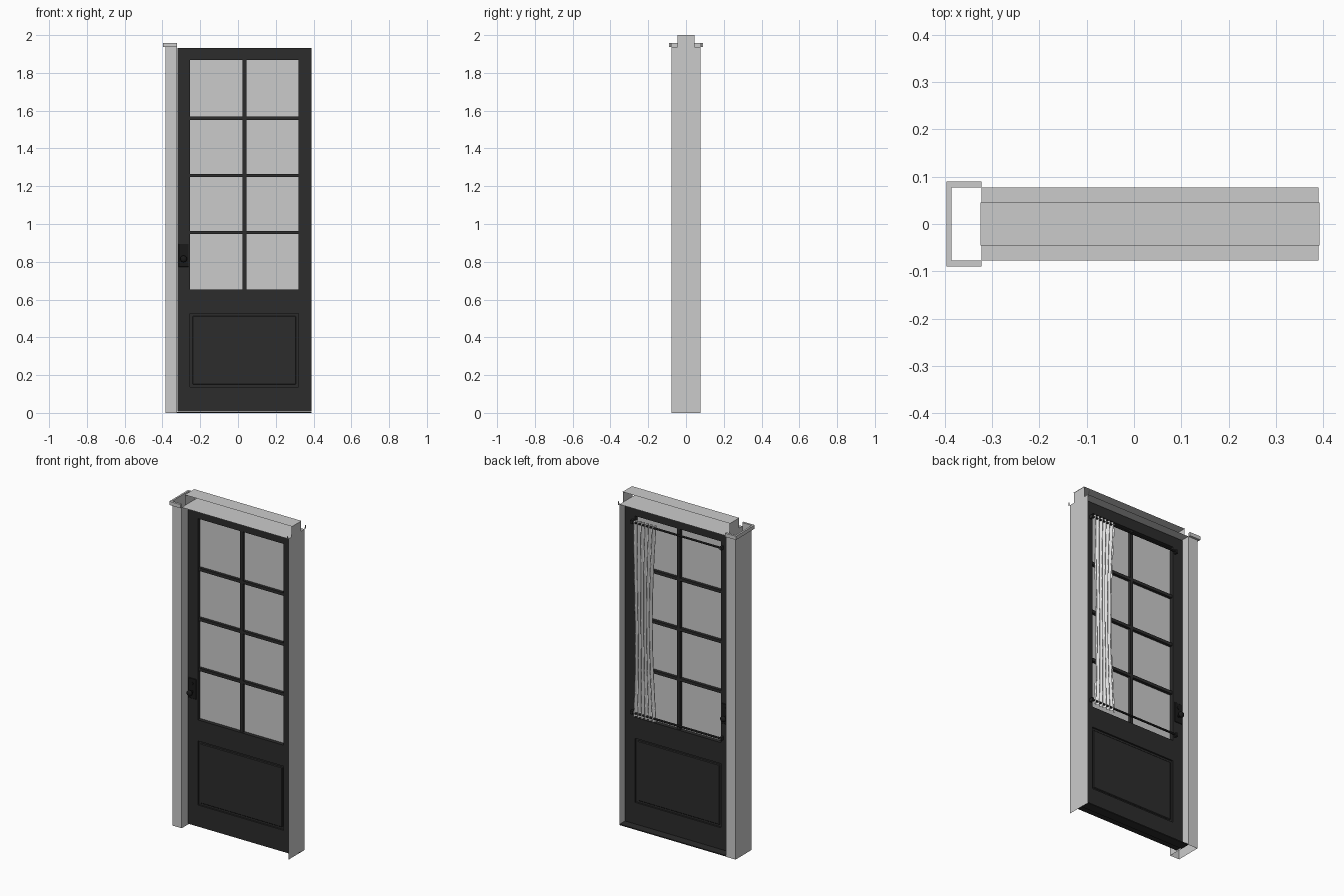
import bpy, bmesh, math
from mathutils import Vector

if "Cube" in bpy.data.objects:
    bpy.data.objects.remove(bpy.data.objects["Cube"], do_unlink=True)


def material(name, rgb):
    m = bpy.data.materials.new(name)
    m.use_nodes = True
    m.diffuse_color = (*rgb, 1)
    m.node_tree.nodes["Principled BSDF"].inputs["Base Color"].default_value = (*rgb, 1)
    return m


GREY = material("plain_grey", (0.6, 0.6, 0.6))
DARK = material("charcoal_paint", (0.025, 0.025, 0.025))
BLACK = material("black_metal", (0.01, 0.01, 0.01))
CLOTH = material("pale_cloth", (0.75, 0.75, 0.75))


def finish(name, bm, mat, smooth=False):
    me = bpy.data.meshes.new(name)
    bm.to_mesh(me)
    bm.free()
    me.materials.append(mat)
    ob = bpy.data.objects.new(name, me)
    bpy.context.collection.objects.link(ob)
    if smooth:
        for p in me.polygons:
            p.use_smooth = True
    return ob


def box(name, x, y, z, mat, bevel=0):
    bm = bmesh.new()
    bmesh.ops.create_cube(bm, size=1)
    for v in bm.verts:
        for i, (lo, hi) in enumerate((x, y, z)):
            v.co[i] = lo if v.co[i] < 0 else hi
    if bevel:
        bmesh.ops.bevel(bm, geom=bm.edges[:], offset=bevel, segments=1, affect='EDGES')
    return finish(name, bm, mat)


def polygon(name, points, mat):
    bm = bmesh.new()
    bm.faces.new([bm.verts.new(p) for p in points])
    return finish(name, bm, mat)


def sheet(name, x, y, z, mat):
    return polygon(name, [(x[0], y[0], z), (x[1], y[0], z), (x[1], y[1], z), (x[0], y[1], z)], mat)


def wall(name, path, z, mat):
    # thin upright sheet following a plan path
    bm = bmesh.new()
    rows = [[bm.verts.new((x, y, h)) for x, y in path] for h in z]
    for i in range(len(path) - 1):
        bm.faces.new((rows[0][i], rows[0][i + 1], rows[1][i + 1], rows[1][i]))
    return finish(name, bm, mat)


def rod(name, start, end, radius, mat, sides=10, tip=None):
    a, b = Vector(start), Vector(end)
    bm = bmesh.new()
    bmesh.ops.create_cone(bm, cap_ends=True, segments=sides, radius1=radius,
                          radius2=radius if tip is None else tip, depth=(b - a).length)
    bm.transform((b - a).to_track_quat('Z', 'Y').to_matrix().to_4x4())
    bmesh.ops.translate(bm, verts=bm.verts, vec=(a + b) / 2)
    return finish(name, bm, mat)


# Surround: hollow post, capping, lintel and end plate
L, R, D, TOP = -0.322, 0.39, 0.077, 1.937
POST = -0.385
wall("post", [(L, -D), (POST, -D), (POST, D), (L, D), (L, -D)], (0, TOP), GREY)

cap_plan = [(L, -0.09), (-0.396, -0.09), (-0.396, 0.09), (L, 0.09),
            (L, D), (POST, D), (POST, -D), (L, -D)]
bm = bmesh.new()
base = bm.faces.new([bm.verts.new((x, y, TOP)) for x, y in cap_plan])
top = bmesh.ops.extrude_face_region(bm, geom=[base])
bmesh.ops.translate(bm, verts=[g for g in top["geom"] if isinstance(g, bmesh.types.BMVert)],
                    vec=(0, 0, 0.022))
bmesh.ops.recalc_face_normals(bm, faces=bm.faces)
finish("post_cap", bm, GREY)

sheet("lintel_soffit", (L, R), (-D, D), TOP, GREY)
sheet("lintel_top", (L - 0.002, R + 0.002), (-0.045, 0.045), 2, GREY)
half = [(D, 0), (D, TOP), (0.045, TOP), (0.045, 2)]
outline = half + [(-y, z) for y, z in reversed(half)]
polygon("end_plate", [(R, y, z) for y, z in outline], GREY)
polygon("lintel_end", [(L, y, z) for y, z in ((-0.045, TOP), (-0.045, 2), (0.045, 2), (0.045, TOP))], GREY)
for side, s in (("front", -1), ("back", 1)):
    polygon(side + "_end_lip", [(R, s * y, z) for y, z in
            ((D, TOP), (0.09, TOP), (0.09, 1.959), (D + 0.007, 1.959))], GREY)
box("threshold", (L, R), (0.02, 0.075), (0, 0.006), DARK)

# Door leaf
FY, BY = -0.022, 0.028
X0, X1 = -0.32, 0.388
G0, G1 = -0.253, 0.32
for name, x in (("lock_stile", (X0, G0)), ("hinge_stile", (G1, X1))):
    box(name, x, (FY, BY), (0.008, 1.932), DARK)
for name, z in (("bottom_rail", (0.008, 0.138)), ("middle_rail", (0.525, 0.652)),
                ("top_rail", (1.867, 1.932))):
    box(name, (G0, G1), (FY, BY), z, DARK)

# Recessed lower panel with raised field
box("panel_back", (G0, G1), (FY + 0.01, BY - 0.01), (0.138, 0.525), DARK)
box("panel_field", (G0 + 0.012, G1 - 0.012), (FY + 0.004, BY - 0.004), (0.15, 0.513), DARK, 0.004)

# Glazing and bars
box("glass", (G0, G1), (0.001, 0.004), (0.652, 1.867), GREY)
box("upright_bar", (0.024, 0.044), (FY + 0.006, BY - 0.006), (0.652, 1.867), DARK)
for i in range(3):
    z = 0.955 + i * 0.302
    box("cross_bar_%d" % (i + 1), (G0, G1), (FY + 0.006, BY - 0.006), (z - 0.009, z + 0.009), DARK)

# Locks on both faces
KX = -0.288
for side, y, s in (("front", FY, -1), ("back", BY, 1)):
    box(side + "_lock_plate", (KX - 0.027, KX + 0.027), sorted((y, y + s * 0.005)),
        (0.773, 0.895), BLACK, 0.002)
    rod(side + "_knob_stem", (KX, y, 0.815), (KX, y + s * 0.025, 0.815), 0.008, BLACK)
    rod(side + "_key_cylinder", (KX, y, 0.865), (KX, y + s * 0.009, 0.865), 0.009, BLACK)
    bm = bmesh.new()
    bmesh.ops.create_uvsphere(bm, u_segments=16, v_segments=10, radius=0.018)
    bmesh.ops.scale(bm, verts=bm.verts, vec=(1, 0.65, 1))
    bmesh.ops.translate(bm, verts=bm.verts, vec=(KX, y + s * 0.03, 0.815))
    finish(side + "_knob", bm, BLACK, True)

# Curtain rods and brackets on the back
for name, z in (("upper", 1.835), ("lower", 0.685)):
    rod(name + "_curtain_rod", (G0 - 0.015, 0.042, z), (G1 + 0.015, 0.042, z), 0.006, DARK)
    for end, x in (("lock", G0 - 0.012), ("hinge", G1 + 0.012)):
        box(name + "_" + end + "_bracket", (x - 0.006, x + 0.006), (BY, 0.05),
            (z - 0.01, z + 0.01), DARK)

# Gathered curtain hanging between the rods
COLS, ROWS = 48, 16
bm = bmesh.new()
grid = []
for j in range(ROWS + 1):
    t = j / ROWS
    pull = math.sin(math.pi * t)
    outer = 0.32 - 0.02 * pull * t
    inner = 0.17 + 0.025 * pull
    grid.append([bm.verts.new((outer + (inner - outer) * i / COLS,
                               0.042 + 0.009 * math.sin(i / COLS * math.tau * 6),
                               1.85 - t * 1.185)) for i in range(COLS + 1)])
for j in range(ROWS):
    for i in range(COLS):
        bm.faces.new((grid[j][i], grid[j][i + 1], grid[j + 1][i + 1], grid[j + 1][i]))
finish("curtain", bm, CLOTH, True)
